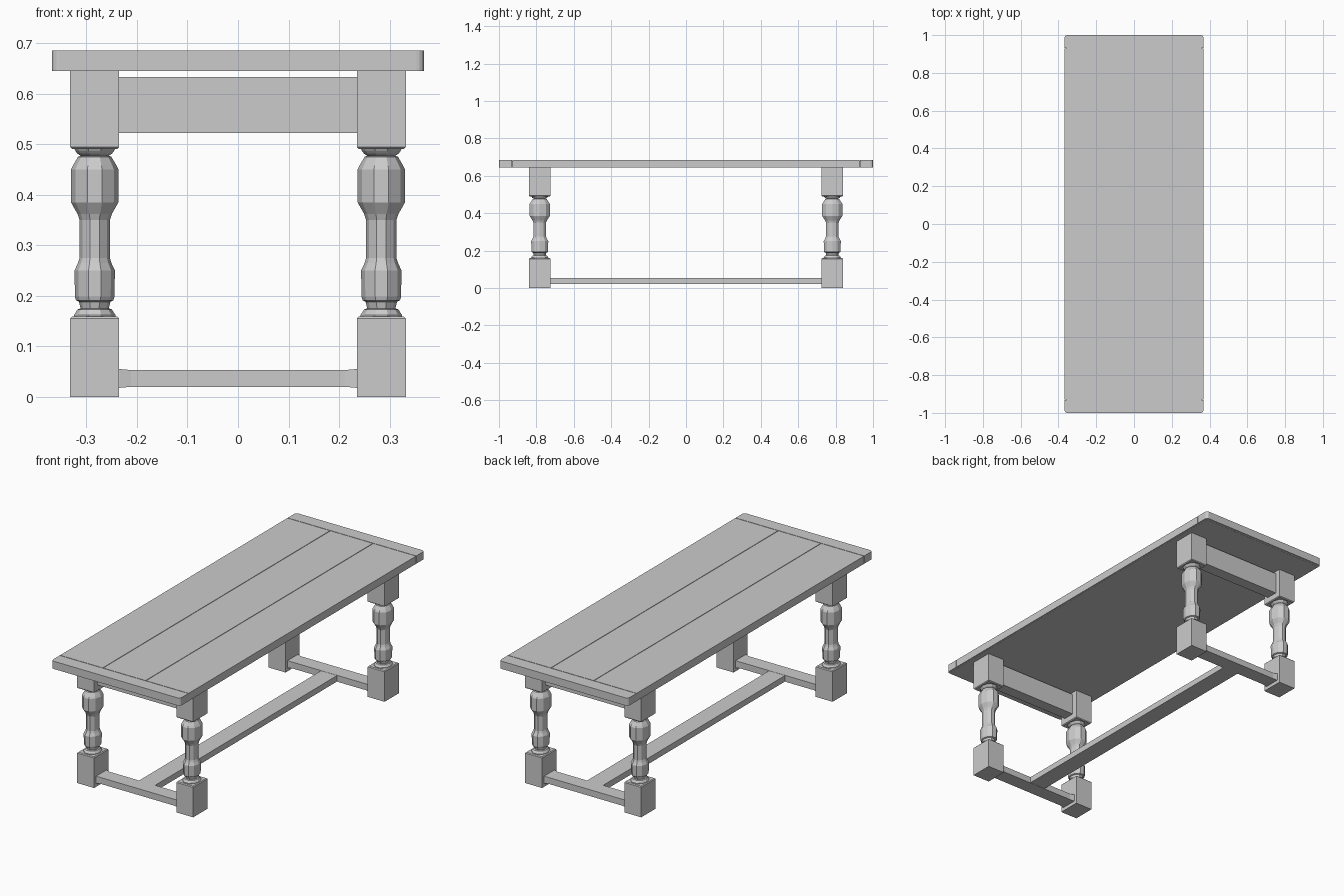
import bpy, bmesh
from math import cos, sin, pi

if "Cube" in bpy.data.objects:
    bpy.data.objects.remove(bpy.data.objects["Cube"])

LX, LY = 0.2835, 0.782      # leg centre
HX, HY = 0.0485, 0.058      # leg block half sizes


def finish(name, bm):
    bmesh.ops.recalc_face_normals(bm, faces=bm.faces[:])
    me = bpy.data.meshes.new(name)
    bm.to_mesh(me)
    bm.free()
    ob = bpy.data.objects.new(name, me)
    bpy.context.collection.objects.link(ob)
    return ob


def loft(bm, rings):
    """Skin a list of closed point rings and cap both ends."""
    vs = [[bm.verts.new(p) for p in r] for r in rings]
    n = len(vs[0])
    for a, b in zip(vs, vs[1:]):
        for i in range(n):
            j = (i + 1) % n
            bm.faces.new((a[i], a[j], b[j], b[i]))
    bm.faces.new(vs[0])
    bm.faces.new(vs[-1])


def box(name, x0, x1, y0, y1, z0, z1):
    bm = bmesh.new()
    loft(bm, [[(x0, y0, z), (x1, y0, z), (x1, y1, z), (x0, y1, z)] for z in (z0, z1)])
    return finish(name, bm)


def rect(cx, cy, hx, hy, z):
    return [(cx - hx, cy - hy, z), (cx + hx, cy - hy, z),
            (cx + hx, cy + hy, z), (cx - hx, cy + hy, z)]


# Turned leg profile: radius, height
PROFILE = [(.041, .157), (.041, .162), (.037, .168), (.034, .173), (.028, .175),
           (.031, .188), (.037, .191), (.039, .198), (.040, .250), (.033, .265),
           (.030, .275), (.030, .350), (.034, .362), (.047, .385), (.047, .450),
           (.043, .458), (.033, .475), (.028, .477), (.034, .481), (.038, .486), (.041, .492)]


def leg(name, cx, cy):
    bm = bmesh.new()
    e = 0.004
    # lower and upper square blocks with eased shoulders
    loft(bm, [rect(cx, cy, HX, HY, 0), rect(cx, cy, HX, HY, .155), rect(cx, cy, HX - e, HY - e, .159)])
    loft(bm, [rect(cx, cy, HX - e, HY - e, .490), rect(cx, cy, HX, HY, .494), rect(cx, cy, HX, HY, .646)])
    # ten-sided turning, slightly deeper than wide
    loft(bm, [[(cx + r * cos(i * pi / 5), cy + 1.2 * r * sin(i * pi / 5), z) for i in range(10)]
              for r, z in PROFILE])
    finish(name, bm)


def crossbar(name, cy):
    bm = bmesh.new()
    rings = []
    for x, h, d in ((-.24, .0185, .042), (-.233, .0185, .042), (-.212, .0165, .038),
                    (.212, .0165, .038), (.233, .0185, .042), (.24, .0185, .042)):
        z = .0365
        rings.append([(x, cy - d, z - h), (x, cy + d, z - h), (x, cy + d, z + h), (x, cy - d, z + h)])
    loft(bm, rings)
    finish(name, bm)


# Legs and end frames
for end, sy in (("front", -1), ("back", 1)):
    for side, sx in (("left", -1), ("right", 1)):
        leg(f"{end}_{side}_leg", sx * LX, sy * LY)
    box(f"{end}_apron", -.24, .24, sy * LY - .03, sy * LY + .03, .522, .633)
    crossbar(f"{end}_crossbar", sy * LY)

# Long stretcher
box("long_stretcher", -.046, .046, -LY + .036, LY - .036, .021, .052)

# Table top: three planks with narrow seams, and rounded breadboard ends
Z0, Z1, W, BY, G = .645, .685, .368, .93, .0015
for i in range(3):
    x0 = -W + i * 2 * W / 3
    box(f"top_plank_{i + 1}", x0 + (G if i else 0), x0 + 2 * W / 3 - (G if i < 2 else 0),
        -BY + G, BY - G, Z0, Z1)
for end, s in (("front", -1), ("back", 1)):
    r = .015
    arc = [(W - r + r * cos(a * pi / 8), 1 - r + r * sin(a * pi / 8)) for a in range(5)]
    outline = [(W, BY + G)] + arc + [(-x, y) for x, y in reversed(arc)] + [(-W, BY + G)]
    bm = bmesh.new()
    loft(bm, [[(x, s * y, z) for x, y in outline] for z in (Z0, Z1)])
    finish(f"{end}_breadboard_end", bm)
# Thin backing that closes the seams from below
box("top_backing", -W + .01, W - .01, -.985, .985, Z0 - .0005, Z1 - .006)
